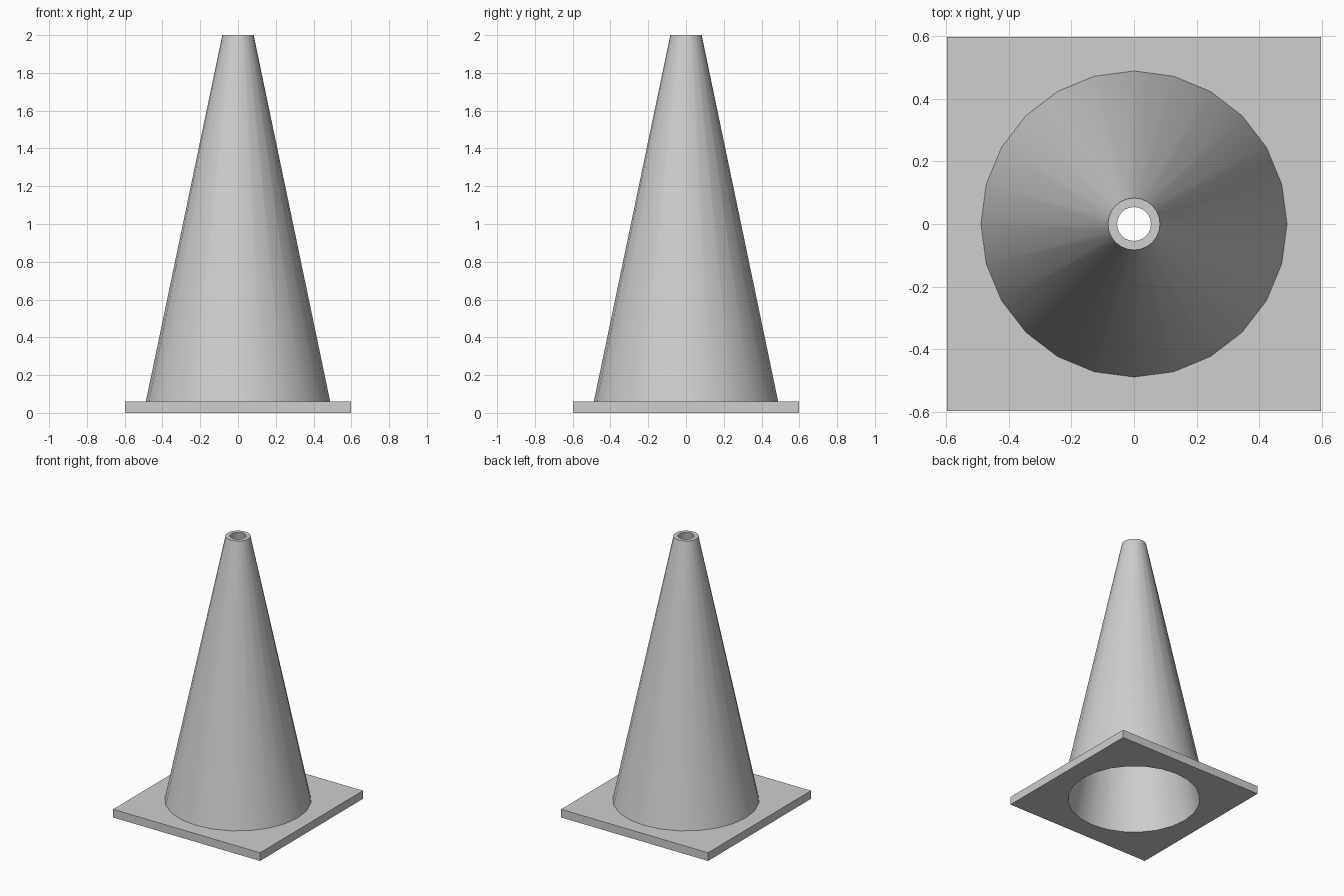
import bpy
import bmesh
import math

SIDES = 24
BASE_HALF = 0.597
BASE_TOP = 0.06

default_cube = bpy.data.objects.get("Cube")
if default_cube:
    bpy.data.objects.remove(default_cube, do_unlink=True)

grey = bpy.data.materials.new("light_grey")
grey.use_nodes = True
colour = (0.62, 0.62, 0.62, 1)
grey.diffuse_color = colour
grey.node_tree.nodes["Principled BSDF"].inputs["Base Color"].default_value = colour


def circle(radius, z):
    angles = [math.tau * i / SIDES for i in range(SIDES)]
    return [(radius * math.cos(a), radius * math.sin(a), z) for a in angles]


def square(half, z):
    """Square outline sampled along the same directions as the circles."""
    ring = []
    for x, y, _ in circle(1, z):
        s = half / max(abs(x), abs(y))
        ring.append((x * s, y * s, z))
    return ring


def loft(name, rings, closed):
    """Skin successive rings with quads, optionally joining last to first."""
    bm = bmesh.new()
    loops = [[bm.verts.new(p) for p in ring] for ring in rings]
    pairs = list(zip(loops, loops[1:]))
    if closed:
        pairs.append((loops[-1], loops[0]))
    for low, high in pairs:
        for i in range(SIDES):
            j = (i + 1) % SIDES
            bm.faces.new((low[i], low[j], high[j], high[i]))
    # Merge the flat square sides into clean large faces
    bmesh.ops.recalc_face_normals(bm, faces=bm.faces)
    mesh = bpy.data.meshes.new(name)
    bm.to_mesh(mesh)
    bm.free()
    mesh.materials.append(grey)
    obj = bpy.data.objects.new(name, mesh)
    bpy.context.collection.objects.link(obj)
    bpy.ops.object.select_all(action='DESELECT')
    obj.select_set(True)
    bpy.context.view_layer.objects.active = obj
    bpy.ops.object.shade_smooth_by_angle(angle=math.radians(30))
    return obj


# Square foot with a round opening, left open where the cone meets it
loft("base_plate", [
    circle(0.45, 0),
    square(BASE_HALF, 0),
    square(BASE_HALF, BASE_TOP),
    circle(0.488, BASE_TOP),
], closed=False)

# Hollow tapered body: outer wall, top rim and inner wall
loft("cone_body", [
    circle(0.488, BASE_TOP),
    circle(0.083, 2),
    circle(0.054, 2),
    circle(0.45, 0),
], closed=False)
